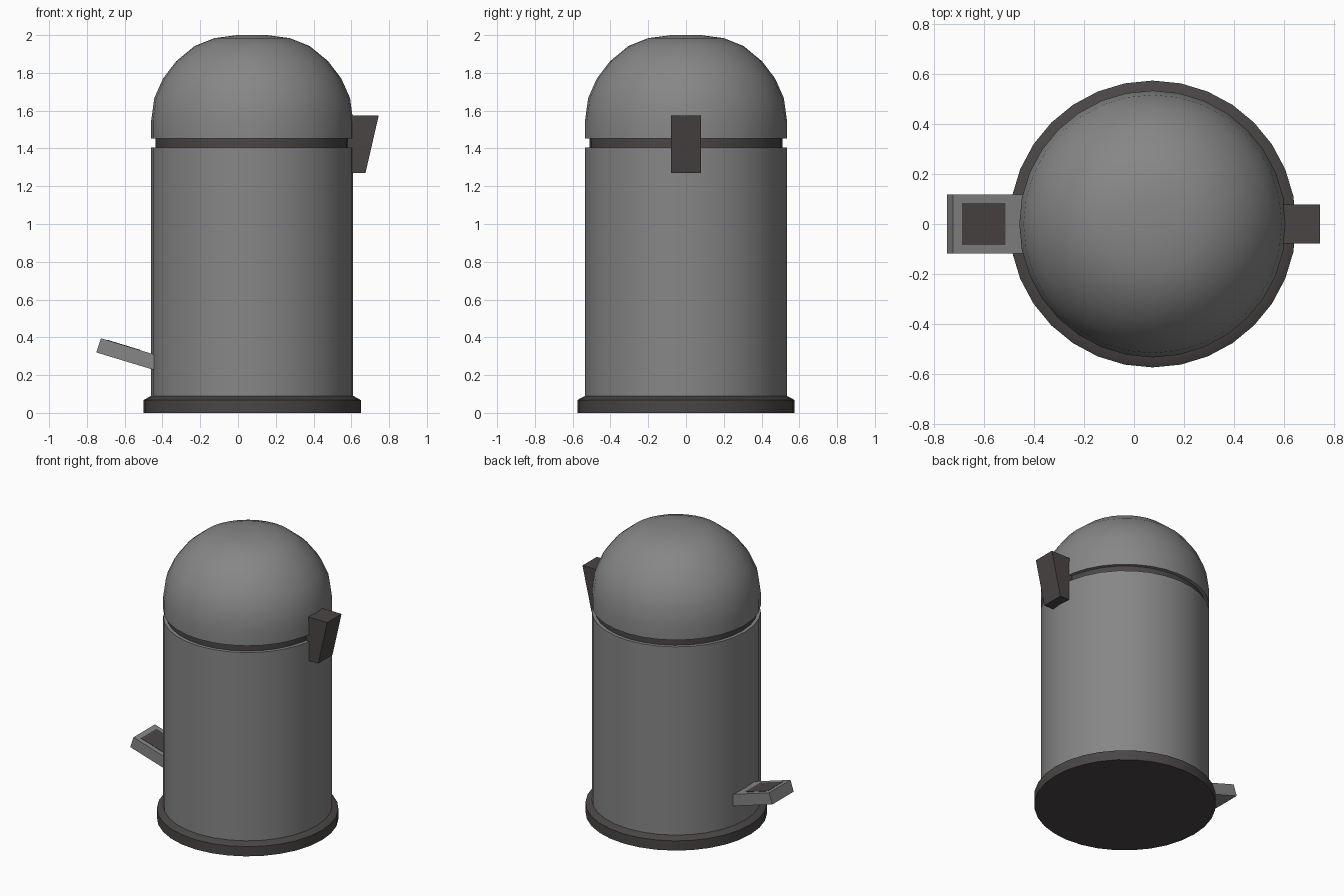
import bpy, bmesh, math

if "Cube" in bpy.data.objects:
    bpy.data.objects.remove(bpy.data.objects["Cube"])

CX = 0.075   # axis of the round body
SIDES = 32

dark = bpy.data.materials.new("dark_plastic")
dark.diffuse_color = (0.07, 0.06, 0.06, 1)
dark.use_nodes = True
dark.node_tree.nodes["Principled BSDF"].inputs["Base Color"].default_value = dark.diffuse_color
metal = bpy.data.materials.new("grey_metal")
metal.diffuse_color = (0.24, 0.24, 0.24, 1)
metal.use_nodes = True
metal.node_tree.nodes["Principled BSDF"].inputs["Base Color"].default_value = metal.diffuse_color


def finish(name, bm, mat, smooth=None):
    bmesh.ops.recalc_face_normals(bm, faces=bm.faces)
    me = bpy.data.meshes.new(name)
    bm.to_mesh(me)
    bm.free()
    ob = bpy.data.objects.new(name, me)
    bpy.context.collection.objects.link(ob)
    me.materials.append(mat)
    if smooth:
        bpy.ops.object.select_all(action='DESELECT')
        ob.select_set(True)
        bpy.context.view_layer.objects.active = ob
        bpy.ops.object.shade_smooth_by_angle(angle=math.radians(smooth))
    return ob


def lathe(name, profile, mat, smooth=32):
    """Revolve (radius, z) points around the body axis; ends are capped."""
    bm = bmesh.new()
    rings = []
    for r, z in profile:
        if r == 0:
            rings.append([bm.verts.new((CX, 0, z))] * SIDES)
        else:
            rings.append([bm.verts.new((CX + r * math.cos(a), r * math.sin(a), z))
                          for a in (2 * math.pi * i / SIDES for i in range(SIDES))])
    for lo, hi in zip(rings, rings[1:]):
        for i in range(SIDES):
            j = (i + 1) % SIDES
            bm.faces.new(dict.fromkeys((lo[i], lo[j], hi[j], hi[i])))
    for (r, _), ring in ((profile[0], rings[0]), (profile[-1], rings[-1])):
        if r:
            bm.faces.new(ring)
    return finish(name, bm, mat, smooth)


def extrude_y(name, outline, half, mat):
    """Extrude an (x, z) outline symmetrically along y."""
    bm = bmesh.new()
    face = bm.faces.new([bm.verts.new((x, -half, z)) for x, z in outline])
    ext = bmesh.ops.extrude_face_region(bm, geom=[face])
    moved = [v for v in ext["geom"] if isinstance(v, bmesh.types.BMVert)]
    bmesh.ops.translate(bm, verts=moved, vec=(0, 2 * half, 0))
    return finish(name, bm, mat)


# Round parts, bottom to top
lathe("base_ring", [(0.575, 0), (0.575, 0.068), (0.535, 0.09)], dark)
lathe("bin_body", [(0.535, 0.085), (0.535, 1.405)], metal)
lathe("lid_seal", [(0.512, 1.40), (0.512, 1.46)], dark)
lathe("dome_lid", [(0.535, 1.452), (0.535, 1.545), (0.518, 1.667), (0.472, 1.77),
                   (0.402, 1.862), (0.305, 1.942), (0.2, 1.984), (0.078, 2.0),
                   (0, 2.0)], metal)

# Rear lid hinge
extrude_y("hinge_block", [(0.57, 1.27), (0.675, 1.27), (0.745, 1.575), (0.57, 1.575)],
          0.079, dark)

# Foot pedal with its dark tread pad
extrude_y("pedal", [(-0.75, 0.32), (-0.725, 0.395), (-0.42, 0.302), (-0.42, 0.22)],
          0.118, metal)


def pedal_top(x, lift):
    return (x, 0.395 - 0.305 * (x + 0.725) + lift)


extrude_y("pedal_pad", [pedal_top(-0.69, -0.02), pedal_top(-0.69, 0.002),
                        pedal_top(-0.515, 0.002), pedal_top(-0.515, -0.02)],
          0.085, dark)
